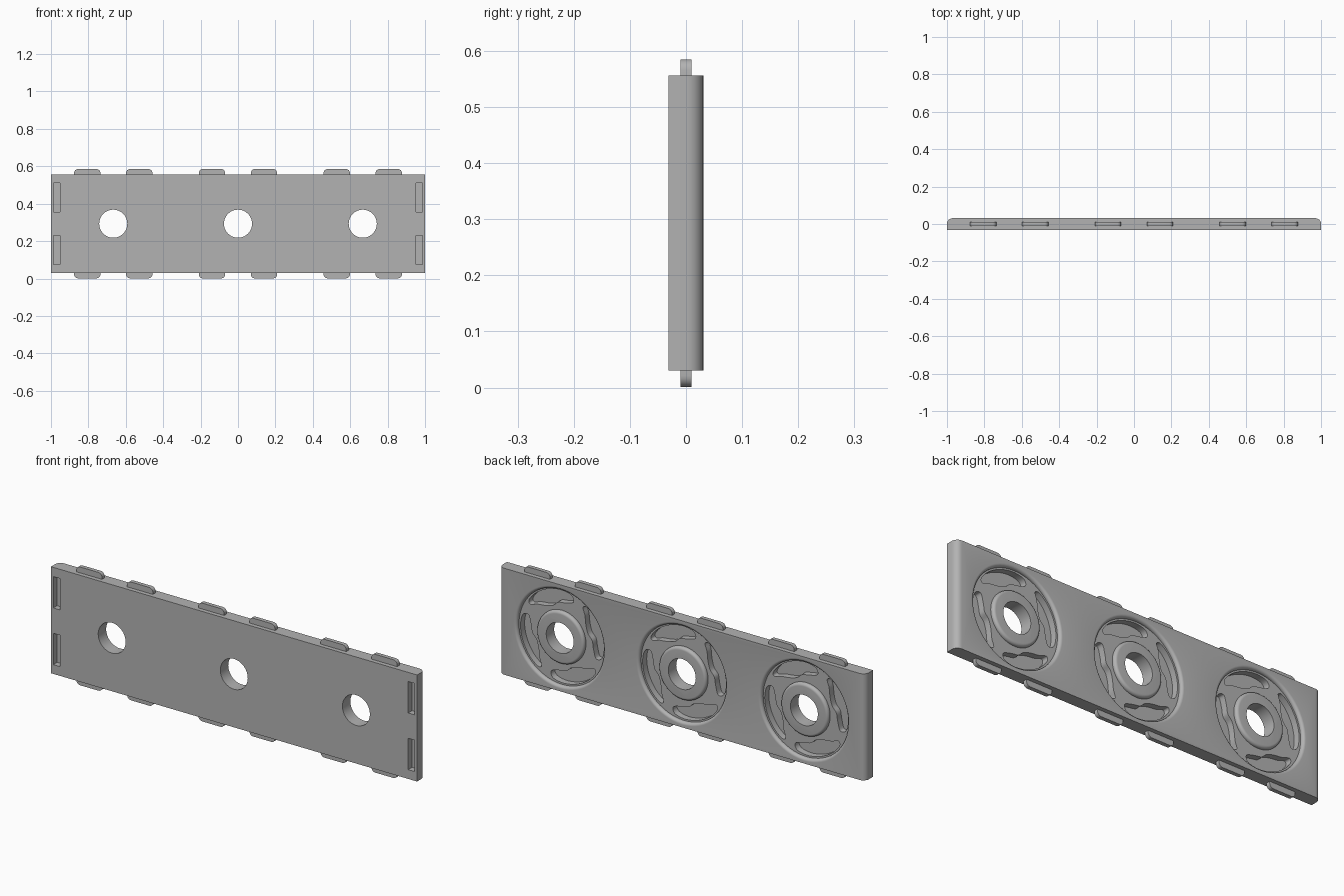
import bpy, bmesh
from math import sin, cos, pi, radians
from mathutils import Vector, Matrix

if "Cube" in bpy.data.objects:
    bpy.data.objects.remove(bpy.data.objects["Cube"], do_unlink=True)

grey = bpy.data.materials.new("plain grey")
grey.use_nodes = True
grey.diffuse_color = (0.45, 0.45, 0.45, 1)
grey.node_tree.nodes["Principled BSDF"].inputs["Base Color"].default_value = grey.diffuse_color

LOW, HIGH, BACK = 0.03, 0.556, 0.031
MID = (LOW + HIGH) / 2
WHEELS = (-0.667, 0, 0.667)


def finish(name, bm):
    bmesh.ops.recalc_face_normals(bm, faces=bm.faces)
    mesh = bpy.data.meshes.new(name)
    bm.to_mesh(mesh)
    bm.free()
    mesh.materials.append(grey)
    ob = bpy.data.objects.new(name, mesh)
    bpy.context.collection.objects.link(ob)
    return ob


def add_prism(bm, points, direction):
    """Extrude a closed outline along a direction."""
    face = bm.faces.new([bm.verts.new(p) for p in points])
    out = bmesh.ops.extrude_face_region(bm, geom=[face])
    bmesh.ops.translate(bm, vec=direction,
                        verts=[v for v in out["geom"] if isinstance(v, bmesh.types.BMVert)])


def arc(cx, cy, r, a0, a1, n=6):
    return [(cx + r * cos(radians(a0 + (a1 - a0) * i / n)),
             cy + r * sin(radians(a0 + (a1 - a0) * i / n))) for i in range(n + 1)]


def smooth_loop(pts, n=8):
    """Closed smooth curve through the given 2D points."""
    out = []
    for i in range(len(pts)):
        a, b, c, d = (Vector(pts[(i + k) % len(pts)]) for k in (-1, 0, 1, 2))
        for j in range(n):
            t = j / n
            out.append(0.5 * (2 * b + (c - a) * t + (2 * a - 5 * b + 4 * c - d) * t * t
                              + (3 * b - a - 3 * c + d) * t ** 3))
    return out


# Panel with rounded back corners
R = 0.03
outline = [(-1, -BACK), (1, -BACK)] + arc(1 - R, BACK - R, R, 0, 90) + arc(R - 1, BACK - R, R, 90, 180)
bm = bmesh.new()
add_prism(bm, [(x, y, LOW) for x, y in outline], (0, 0, HIGH - LOW))
panel = finish("panel", bm)


def cut(name, bm):
    cutter = finish(name, bm)
    cutter.hide_render = True
    mod = panel.modifiers.new(name, "BOOLEAN")
    mod.operation, mod.solver, mod.object = "DIFFERENCE", "EXACT", cutter
    bpy.context.view_layer.objects.active = panel
    bpy.ops.object.modifier_apply(modifier=name)
    bpy.data.objects.remove(cutter, do_unlink=True)


# Ring shaped recess with a rounded rim and a rounded hub
FLOOR, F = 0.013, 0.014
ring = ([(0.27, BACK + 0.01), (0.25, BACK + 0.01)] + arc(0.25, BACK - F, F, 90, 180)
        + [(0.25 - F, FLOOR), (0.13, FLOOR)] + arc(0.13 - F, BACK - F, F, 0, 90)
        + [(0.13 - F, BACK + 0.01)])[1:]
bm = bmesh.new()
SEG = 64
for cx in WHEELS:
    rows = [[bm.verts.new((cx + r * cos(2 * pi * s / SEG), y, MID + r * sin(2 * pi * s / SEG)))
             for r, y in ring] for s in range(SEG)]
    for s in range(SEG):
        a, b = rows[s], rows[(s + 1) % SEG]
        for i in range(len(ring)):
            k = (i + 1) % len(ring)
            bm.faces.new((a[i], a[k], b[k], b[i]))
cut("recess_cutter", bm)

# Four swirling pockets in each recess: angle in degrees, radius
polar = [(72, 0.195), (77, 0.222), (92, 0.228), (110, 0.228), (128, 0.228), (143, 0.225),
         (147, 0.208), (138, 0.185), (125, 0.158), (110, 0.15), (98, 0.165), (84, 0.172)]
loop = smooth_loop([(-r * cos(radians(a)), r * sin(radians(a))) for a, r in polar])
bm = bmesh.new()
for cx in WHEELS:
    for q in range(4):
        turn = Matrix.Rotation(q * pi / 2, 2)
        pts = [turn @ p for p in loop]
        add_prism(bm, [(cx + p.x, -0.019, MID + p.y) for p in pts], (0, 0.043, 0))
cut("pocket_cutter", bm)

# Through holes
bm = bmesh.new()
for cx in WHEELS:
    add_prism(bm, [(cx + x, -0.1, MID + z) for x, z in arc(0, 0, 0.075, 0, 360, SEG)[:-1]], (0, 0.2, 0))
cut("hole_cutter", bm)

# Blind slots in the front
bm = bmesh.new()
for side in (-1, 1):
    for z in (-0.14, 0.14):
        bmesh.ops.create_cube(bm, size=1, matrix=Matrix.Translation((side * 0.969, -BACK, MID + z))
                              @ Matrix.Diagonal((0.036, 0.06, 0.155, 1)))
cut("slot_cutter", bm)

# Locking tabs on the top and bottom edges
H, W, C = 0.029, 0.07, 0.02
tab = [(-W, -0.005), (W, -0.005)] + arc(W - C, H - C, C, 0, 90) + arc(C - W, H - C, C, 90, 180)
for name, edge, sign in (("top_tabs", HIGH, 1), ("bottom_tabs", LOW, -1)):
    bm = bmesh.new()
    for cx in WHEELS:
        for off in (-0.139, 0.139):
            add_prism(bm, [(cx + off + x, -0.01, edge + sign * z) for x, z in tab], (0, 0.02, 0))
    finish(name, bm)

# Smooth curved walls, keep edges crisp
for ob in bpy.context.scene.objects:
    ob.select_set(ob.type == "MESH")
bpy.context.view_layer.objects.active = panel
bpy.ops.object.shade_smooth_by_angle(angle=radians(30))
